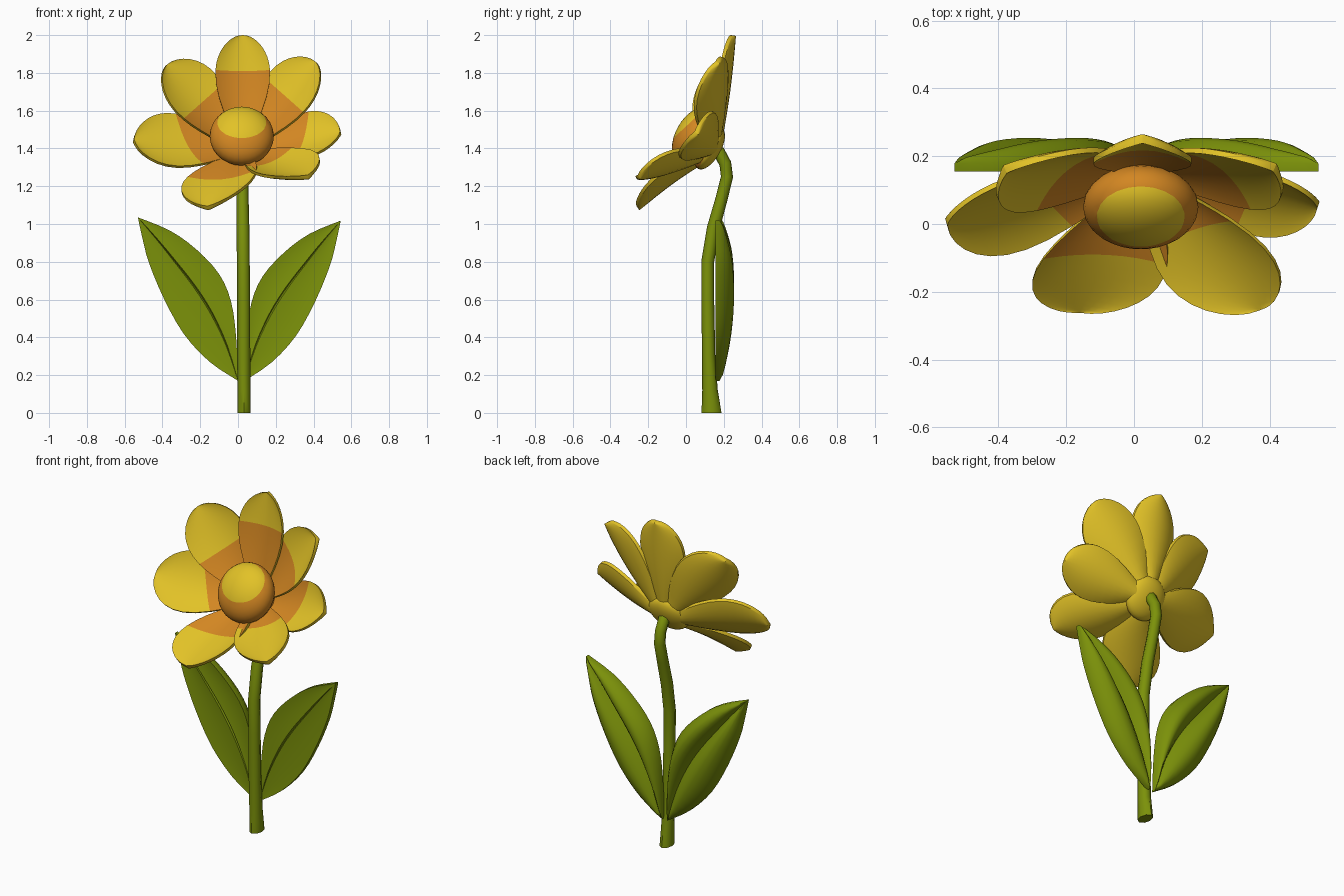
import bpy, bmesh, math
from mathutils import Vector as V, Matrix

if "Cube" in bpy.data.objects:
    bpy.data.objects.remove(bpy.data.objects["Cube"])


def material(name, col):
    m = bpy.data.materials.new(name)
    m.diffuse_color = (*col, 1)
    m.use_nodes = True
    m.node_tree.nodes["Principled BSDF"].inputs["Base Color"].default_value = m.diffuse_color
    return m


YELLOW = material("petal yellow", (0.76, 0.54, 0.02))
ORANGE = material("heart orange", (0.65, 0.24, 0.016))
GREEN = material("stem green", (0.20, 0.285, 0.003))


def finish(name, bm, mats, angle=50):
    bmesh.ops.remove_doubles(bm, verts=bm.verts, dist=1e-4)
    bmesh.ops.recalc_face_normals(bm, faces=bm.faces)
    me = bpy.data.meshes.new(name)
    bm.to_mesh(me)
    bm.free()
    for m in mats:
        me.materials.append(m)
    ob = bpy.data.objects.new(name, me)
    bpy.context.collection.objects.link(ob)
    smooth(ob, angle)
    return ob


def smooth(ob, angle=50):
    bpy.ops.object.select_all(action='DESELECT')
    ob.select_set(True)
    bpy.context.view_layer.objects.active = ob
    bpy.ops.object.shade_smooth_by_angle(angle=math.radians(angle))


def slab(name, front, back, mats, is_second=lambda i: False):
    """Closed thick sheet from two grids of points; front rows may take material 1."""
    bm = bmesh.new()
    A = [[bm.verts.new(p) for p in row] for row in front]
    B = [[bm.verts.new(p) for p in row] for row in back]
    n, m = len(A) - 1, len(A[0]) - 1
    for i in range(n):
        for j in range(m):
            f = bm.faces.new((A[i][j], A[i][j+1], A[i+1][j+1], A[i+1][j]))
            f.material_index = int(is_second(i))
            bm.faces.new((B[i][j], B[i+1][j], B[i+1][j+1], B[i][j+1]))
        for j in (0, m):
            bm.faces.new((A[i][j], A[i+1][j], B[i+1][j], B[i][j]))
    for i in (0, n):
        for j in range(m):
            bm.faces.new((A[i][j], B[i][j], B[i][j+1], A[i][j+1]))
    return finish(name, bm, mats)


# Flower head frame: faces forward and 30 degrees up
BASE = V((0.025, 0.145, 1.39))
N = V((0, -0.866, 0.5))


def petal(name, tip, W, edge, side=None, slant=0.0, cup=0.04, bow=0.01):
    d = V(tip) - BASE
    s = V(side).normalized() if side else N.cross(d).normalized()
    n = d.cross(s).normalized()
    if n.dot(N) < 0:
        n = -n
    front, back = [], []
    for k in range(16):
        fr, bk = [], []
        for j in range(13):
            v = -math.cos(math.pi * j / 12)
            e = edge + slant * v          # end of the orange zone in this column
            t = e * k / 6 if k < 6 else e + (1 - e) * (1 - (1 - (k - 6) / 9) ** 1.9)
            q = max(0.0, math.sin(math.pi * t ** 1.65)) ** 0.52
            q = max(q, 0.3) if t < 0.3 else q
            p = BASE + d * t + s * (W * q * v)
            p += n * (cup * q * v * v - bow * math.sin(math.pi * t))
            fr.append(p)
            bk.append(p - n * (0.018 + 0.018 * (1 - v * v) * (1 - 0.5 * t)))
        front.append(fr)
        back.append(bk)
    slab(name, front, back, (YELLOW, ORANGE), lambda i: i < 6)


# Petals: tip, half width, end of the orange zone, optional side direction
petal("petal_top", (0.025, 0.238, 2.0), 0.145, 0.69, (1, 0, 0))
petal("petal_upper_left", (-0.375, 0.15, 1.845), 0.168, 0.55, (-0.7, -0.58, -0.62))
petal("petal_left", (-0.55, -0.005, 1.45), 0.175, 0.50, (0, 0.62, 0.8), slant=0.13)
petal("petal_bottom", (-0.16, -0.262, 1.095), 0.19, 0.56, (0.98, -0.05, 0.1), bow=-0.015)
petal("petal_lower_right", (0.37, -0.255, 1.26), 0.165, 0.42, (0.8, 0.28, 0.33))
petal("petal_right", (0.54, 0.045, 1.49), 0.15, 0.62, (0.05, 0.6, 0.8), slant=0.06)
petal("petal_upper_right", (0.41, 0.155, 1.86), 0.16, 0.60, (0.7, -0.58, -0.62))


def ball(name, centre, a, c, mats, cut=None):
    bm = bmesh.new()
    bmesh.ops.create_uvsphere(bm, u_segments=28, v_segments=16, radius=1)
    rot = V((0, 0, 1)).rotation_difference(N).to_matrix().to_4x4()
    M = Matrix.Translation(centre) @ rot @ Matrix.Diagonal((a, a, c, 1))
    bmesh.ops.transform(bm, matrix=M, verts=bm.verts)
    if cut:
        co, no = cut
        bmesh.ops.bisect_plane(bm, geom=bm.verts[:] + bm.edges[:] + bm.faces[:],
                               plane_co=co, plane_no=no)
        for f in bm.faces:
            f.material_index = int((f.calc_center_median() - co).dot(no) < 0)
    finish(name, bm, mats)


# Flower heart with yellow cap, and the cushion behind the petals
heart = V((0.02, 0.05, 1.465))
up = V((0, -0.68, 0.733)).normalized()
ball("flower_heart", heart, 0.17, 0.105, (YELLOW, ORANGE), (heart + up * 0.072, up))
hub = BASE + N * 0.022
ball("petal_cushion", hub, 0.125, 0.058, (ORANGE, YELLOW), (hub, N))

# Stem: swept tube, its foot flared only front to back
path = [(0.03, 0.135, 0, 0.053), (0.03, 0.127, 0.12, 0.041), (0.03, 0.12, 0.3, 0.035),
        (0.03, 0.115, 0.6, 0.034), (0.028, 0.115, 0.8, 0.034), (0.026, 0.145, 0.98, 0.034),
        (0.024, 0.19, 1.14, 0.032), (0.024, 0.217, 1.25, 0.032), (0.024, 0.208, 1.32, 0.032),
        (0.024, 0.175, 1.38, 0.033), (0.024, 0.13, 1.42, 0.033)]
cu = bpy.data.curves.new("stem", 'CURVE')
cu.dimensions = '3D'
cu.bevel_depth = 1.0
cu.bevel_resolution = 2
cu.use_fill_caps = True
sp = cu.splines.new('POLY')
sp.points.add(len(path) - 1)
for p, (x, y, z, r) in zip(sp.points, path):
    p.co = (x, y, z, 1)
    p.radius = r
cu.materials.append(GREEN)
stem = bpy.data.objects.new("stem", cu)
bpy.context.collection.objects.link(stem)
bpy.ops.object.select_all(action='DESELECT')
stem.select_set(True)
bpy.context.view_layer.objects.active = stem
bpy.ops.object.convert(target='MESH')
stem = bpy.context.view_layer.objects.active
for v in stem.data.vertices:
    if v.co.z < 0.2:
        v.co.x = 0.032 + (v.co.x - 0.03) * (0.65 if v.co.z < 0.06 else 0.84)
    if v.co.z < 0.06:
        v.co.z = 0
smooth(stem)

# Leaves: outer edge, midrib and inner edge as (x, z) stations
outer = [(0, .17), (-.15, .27), (-.285, .415), (-.39, .60), (-.47, .79), (-.505, .92), (-.53, 1.035)]
mid = [(0, .17), (-.06, .36), (-.14, .53), (-.23, .67), (-.34, .81), (-.43, .92), (-.53, 1.035)]
inner = [(0, .17), (-.01, .40), (-.037, .59), (-.10, .735), (-.22, .865), (-.36, .965), (-.53, 1.035)]


def spline(pts, u):
    """Catmull-Rom through the stations."""
    i = min(int(u), len(pts) - 2)
    f = u - i
    a, b, c, d = (V(pts[max(0, min(k, len(pts) - 1))]) for k in range(i - 1, i + 3))
    return 0.5 * (2*b + (c - a)*f + (2*a - 5*b + 4*c - d)*f*f + (3*b - a - 3*c + d)*f**3)


def leaf(name, x0, sx, sz):
    """Nearly flat front with a fine crease, two bulging halves behind."""
    front, back = [], []
    cols = [-1, -.83, -.67, -.5, -.33, -.17, -.04, 0, .04, .17, .33, .5, .67, .83, 1]
    for k in range(19):
        u = k / 3
        o, m, i = spline(outer, u), spline(mid, u), spline(inner, u)
        arc = math.sin(math.pi * k / 18) ** 0.8
        fr, bk = [], []
        for v in cols:
            p = m.lerp(o if v < 0 else i, abs(v))
            bulge = arc * 4 * abs(v) * (1 - abs(v))
            x, z = x0 + sx * p.x, 0.17 + sz * (p.y - 0.17)
            crease = 0.014 * arc if v == 0 else 0
            fr.append(V((x, 0.155 + 0.006 * bulge + crease, z)))
            bk.append(V((x, 0.178 + 0.008 * arc + 0.068 * bulge, z)))
        front.append(fr)
        back.append(bk)
    slab(name, front, back, (GREEN,))


leaf("leaf_left", 0.0, 1.0, 1.0)
leaf("leaf_right", 0.035, -0.96, 0.98)
